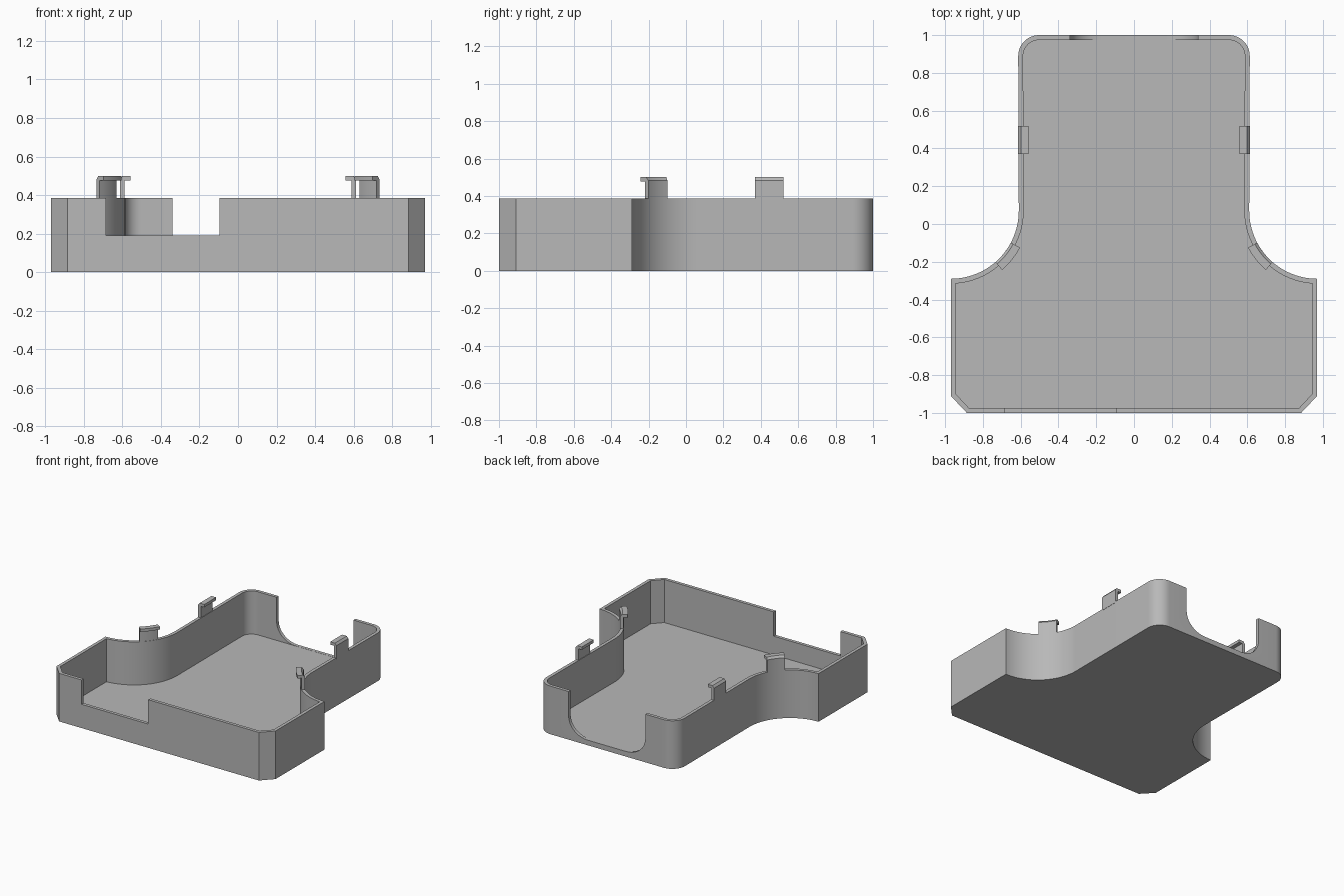
import bpy, bmesh
from math import sin, cos, radians, pi

cube = bpy.data.objects.get("Cube")
if cube:
    bpy.data.objects.remove(cube, do_unlink=True)

HEIGHT, FLOOR, WALL = 0.385, 0.04, 0.026
NOTCH_Z = 0.19
ARC_X, ARC_Y, ARC_R = 0.97, 0.07, 0.36      # concave shoulder
BACK_X, CORNER_R = 0.613, 0.11              # narrow rear section

grey = bpy.data.materials.new("plain_grey")
grey.use_nodes = True
grey.diffuse_color = (0.48, 0.48, 0.48, 1)
grey.node_tree.nodes["Principled BSDF"].inputs["Base Color"].default_value = (0.48, 0.48, 0.48, 1)


def arc(cx, cy, rx, ry, start, end, steps):
    angles = [radians(start + (end - start) * i / steps) for i in range(steps + 1)]
    return [(cx + rx * cos(a), cy + ry * sin(a)) for a in angles]


def make_object(name, bm):
    bmesh.ops.recalc_face_normals(bm, faces=bm.faces[:])
    mesh = bpy.data.meshes.new(name)
    bm.to_mesh(mesh)
    bm.free()
    mesh.materials.append(grey)
    obj = bpy.data.objects.new(name, mesh)
    bpy.context.collection.objects.link(obj)
    return obj


def smooth(obj):
    bpy.ops.object.select_all(action='DESELECT')
    obj.select_set(True)
    bpy.context.view_layer.objects.active = obj
    bpy.ops.object.shade_smooth_by_angle(angle=radians(30))


def loft(name, rings):
    """Join matching rings of points and cap both ends."""
    bm = bmesh.new()
    loops = [[bm.verts.new(p) for p in ring] for ring in rings]
    for a, b in zip(loops, loops[1:]):
        for i in range(len(a)):
            j = (i + 1) % len(a)
            bm.faces.new((a[i], a[j], b[j], b[i]))
    bm.faces.new(loops[0][::-1])
    bm.faces.new(loops[-1])
    return make_object(name, bm)


def outline(inset):
    """Plan outline, anticlockwise, moved inwards by inset."""
    cut = inset * 0.42
    half = [(0.885 - cut, -1 + inset), (0.97 - inset, -0.91 + cut)]
    r = ARC_R + inset
    end = 270 - 0 if inset == 0 else 270 - inset / r * 180 / pi
    half += arc(ARC_X, ARC_Y, r, r, end, 180, 24)
    c = CORNER_R - inset
    half += arc(BACK_X - CORNER_R, 1 - CORNER_R, c, c, 0, 90, 12)
    return half + [(-x, y) for x, y in reversed(half)]


def at_height(points, z):
    return [(x, y, z) for x, y in points]


# Tray: outer wall, rim, inner wall and floor
outer, inner = outline(0), outline(WALL)
tray = loft("tray", [at_height(outer, 0), at_height(outer, HEIGHT),
                     at_height(inner, HEIGHT), at_height(inner, FLOOR)])

# Notches: square one in the front wall, rounded one in the back wall
front_shape = [(-0.685, NOTCH_Z), (-0.095, NOTCH_Z), (-0.095, 0.6), (-0.685, 0.6)]
low, rise = FLOOR + 0.001, NOTCH_Z - FLOOR
side = arc(0.17, low + rise, 0.17, rise, -90, 0, 10) + [(0.34, 0.6)]
back_shape = side + [(-x, z) for x, z in reversed(side)]
for name, shape, y0, y1 in (("front_notch", front_shape, -1.1, -0.95),
                            ("back_notch", back_shape, 0.95, 1.1)):
    cutter = loft(name, [[(x, y, z) for x, z in shape] for y in (y0, y1)])
    cutter.hide_render = True
    mod = tray.modifiers.new(name, 'BOOLEAN')
    mod.operation, mod.solver, mod.object = 'DIFFERENCE', 'EXACT', cutter
    bpy.context.view_layer.objects.active = tray
    bpy.ops.object.modifier_apply(modifier=name)
    bpy.data.objects.remove(cutter, do_unlink=True)
smooth(tray)

# Clips: hooked section, as inward distance and height
hook = [(0, HEIGHT - 0.01), (0, 0.483), (0.014, 0.5), (0.055, 0.5),
        (0.055, 0.477), (0.024, 0.477), (0.024, HEIGHT - 0.01)]
for label, s in (("left", 1), ("right", -1)):
    straight = [[(s * (BACK_X - d), y, z) for d, z in hook] for y in (0.37, 0.52)]
    smooth(loft(label + "_rear_clip", straight))
    curved = []
    for i in range(7):
        a = radians(208 + 21 * i / 6)
        curved.append([(s * (ARC_X + (ARC_R + d) * cos(a)),
                        ARC_Y + (ARC_R + d) * sin(a), z) for d, z in hook])
    smooth(loft(label + "_shoulder_clip", curved))
